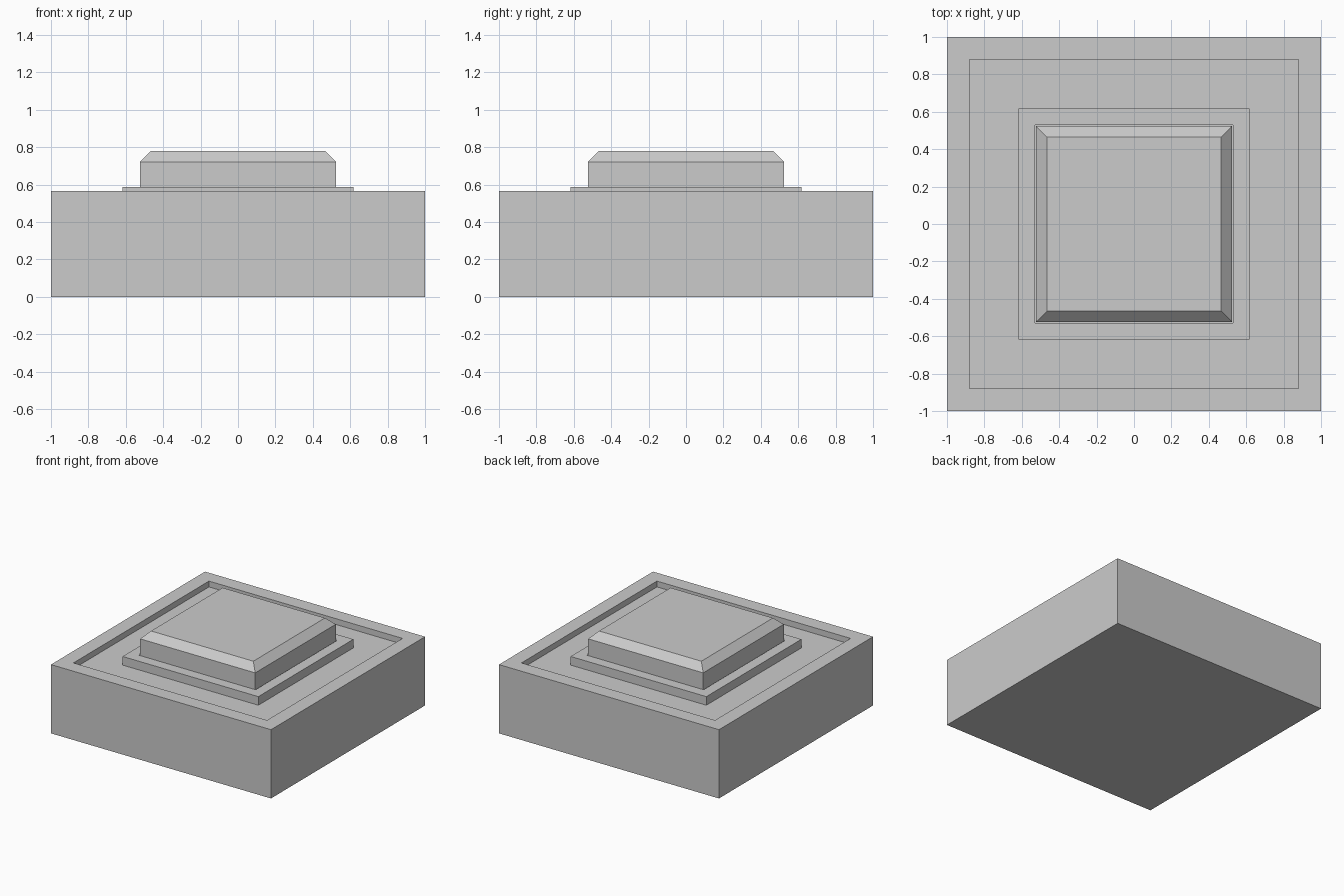
import bpy
import bmesh

if "Cube" in bpy.data.objects:
    bpy.data.objects.remove(bpy.data.objects["Cube"])


def square_lathe(name, profile, closed=False):
    """Sweep a (half width, z) profile around a square; cap the ends if it is open."""
    bm = bmesh.new()
    corners = ((-1, -1), (1, -1), (1, 1), (-1, 1))
    rings = [[bm.verts.new((sx * h, sy * h, z)) for sx, sy in corners]
             for h, z in profile]
    pairs = list(zip(rings, rings[1:]))
    if closed:
        pairs.append((rings[-1], rings[0]))
    else:
        bm.faces.new(rings[0][::-1])
        bm.faces.new(rings[-1])
    for a, b in pairs:
        for i in range(4):
            j = (i + 1) % 4
            bm.faces.new((a[i], a[j], b[j], b[i]))
    bmesh.ops.recalc_face_normals(bm, faces=bm.faces)
    mesh = bpy.data.meshes.new(name)
    bm.to_mesh(mesh)
    bm.free()
    obj = bpy.data.objects.new(name, mesh)
    bpy.context.collection.objects.link(obj)
    return obj


BODY_TOP, FLOOR, COLLAR_TOP = 0.565, 0.517, 0.588

# Square housing with a shallow recess inside the rim
square_lathe("housing", [(1, 0), (1, BODY_TOP), (0.88, BODY_TOP), (0.88, FLOOR)])

# Raised collar around the button, standing on the recess floor
square_lathe("collar", [(0.617, FLOOR), (0.617, COLLAR_TOP),
                        (0.53, COLLAR_TOP), (0.53, FLOOR)], closed=True)

# Chamfered push button, with a narrow gap to the collar
square_lathe("button", [(0.523, FLOOR), (0.523, 0.722), (0.465, 0.78)])
